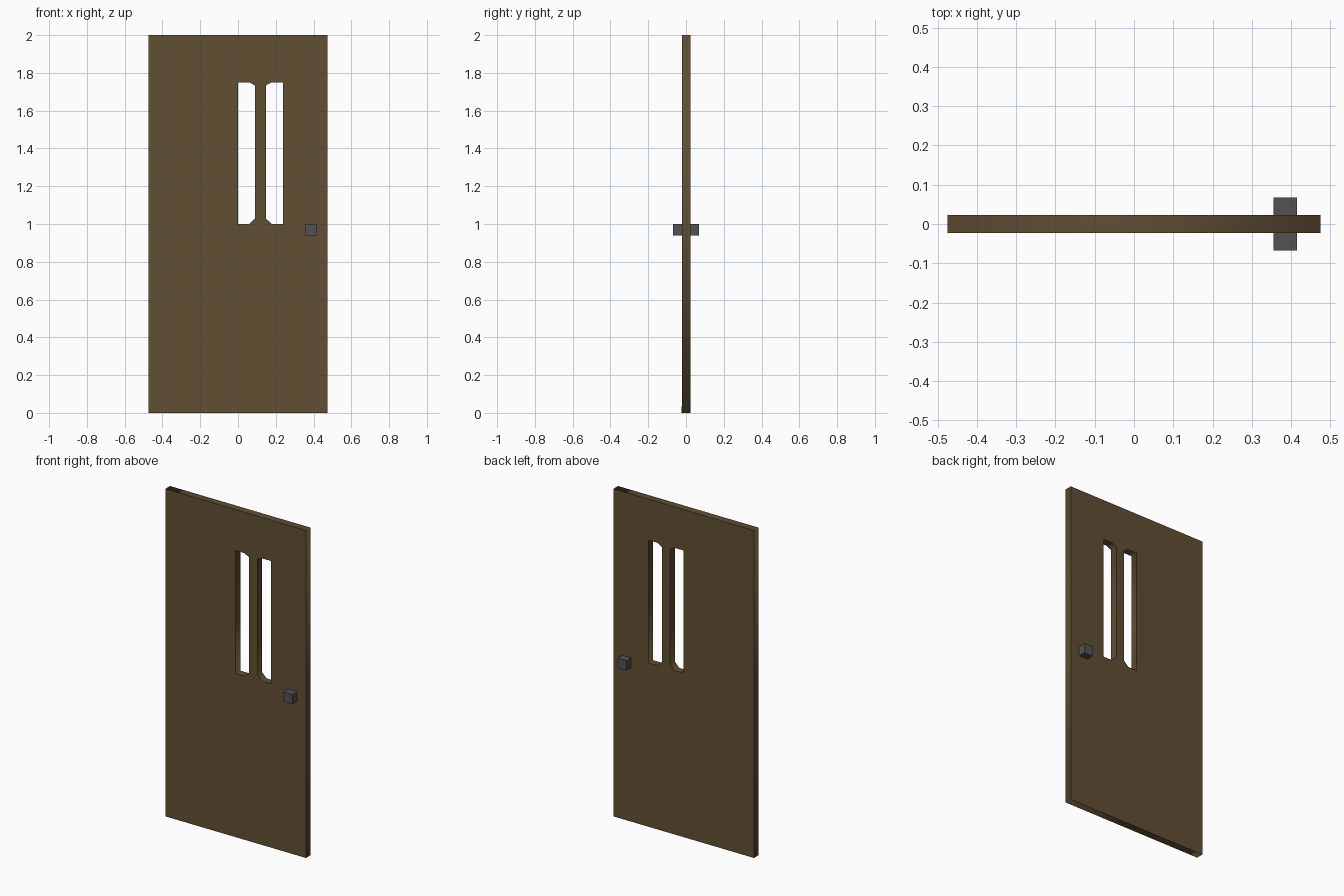
import bpy

if "Cube" in bpy.data.objects:
    bpy.data.objects.remove(bpy.data.objects["Cube"])

HALF_T = 0.0225     # half the door thickness
MID_X = 0.119       # centre line between the two windows


def material(name, rgb):
    m = bpy.data.materials.new(name)
    m.diffuse_color = (*rgb, 1.0)
    m.use_nodes = True
    m.node_tree.nodes["Principled BSDF"].inputs["Base Color"].default_value = m.diffuse_color
    return m


wood = material("brown_wood", (0.12, 0.077, 0.034))
metal = material("dark_metal", (0.085, 0.085, 0.085))

# Door outline and two mirrored window openings with clipped inner corners
outline = [(-0.475, 0), (0.475, 0), (0.475, 2), (-0.475, 2)]
left_window = [(0, 1.0), (0.06, 1.0), (0.091, 1.03),
               (0.091, 1.733), (0.06, 1.75), (0, 1.75)]
right_window = [(2 * MID_X - x, z) for x, z in left_window]

# Door leaf: filled profile extruded to the door thickness
curve = bpy.data.curves.new("door_leaf", "CURVE")
curve.dimensions = "2D"
curve.fill_mode = "BOTH"
curve.extrude = HALF_T
for loop in (outline, left_window, right_window):
    spline = curve.splines.new("POLY")
    spline.points.add(len(loop) - 1)
    for p, (x, z) in zip(spline.points, loop):
        p.co = (x, z, 0, 1)
    spline.use_cyclic_u = True
curve.materials.append(wood)
door = bpy.data.objects.new("door_leaf", curve)
door.rotation_euler.x = 1.5707963
bpy.context.collection.objects.link(door)
bpy.context.view_layer.objects.active = door
door.select_set(True)
bpy.ops.object.convert(target="MESH")
bpy.ops.object.transform_apply(location=False, rotation=True, scale=False)

# Square knobs on both sides
for name, side in (("front_knob", -1), ("back_knob", 1)):
    depth = 0.068 - HALF_T
    bpy.ops.mesh.primitive_cube_add(
        size=1, location=(0.385, side * (HALF_T + depth / 2), 0.97))
    knob = bpy.context.object
    knob.name = name
    knob.scale = (0.06, depth, 0.06)
    bpy.ops.object.transform_apply(location=False, rotation=False, scale=True)
    knob.data.materials.append(metal)
